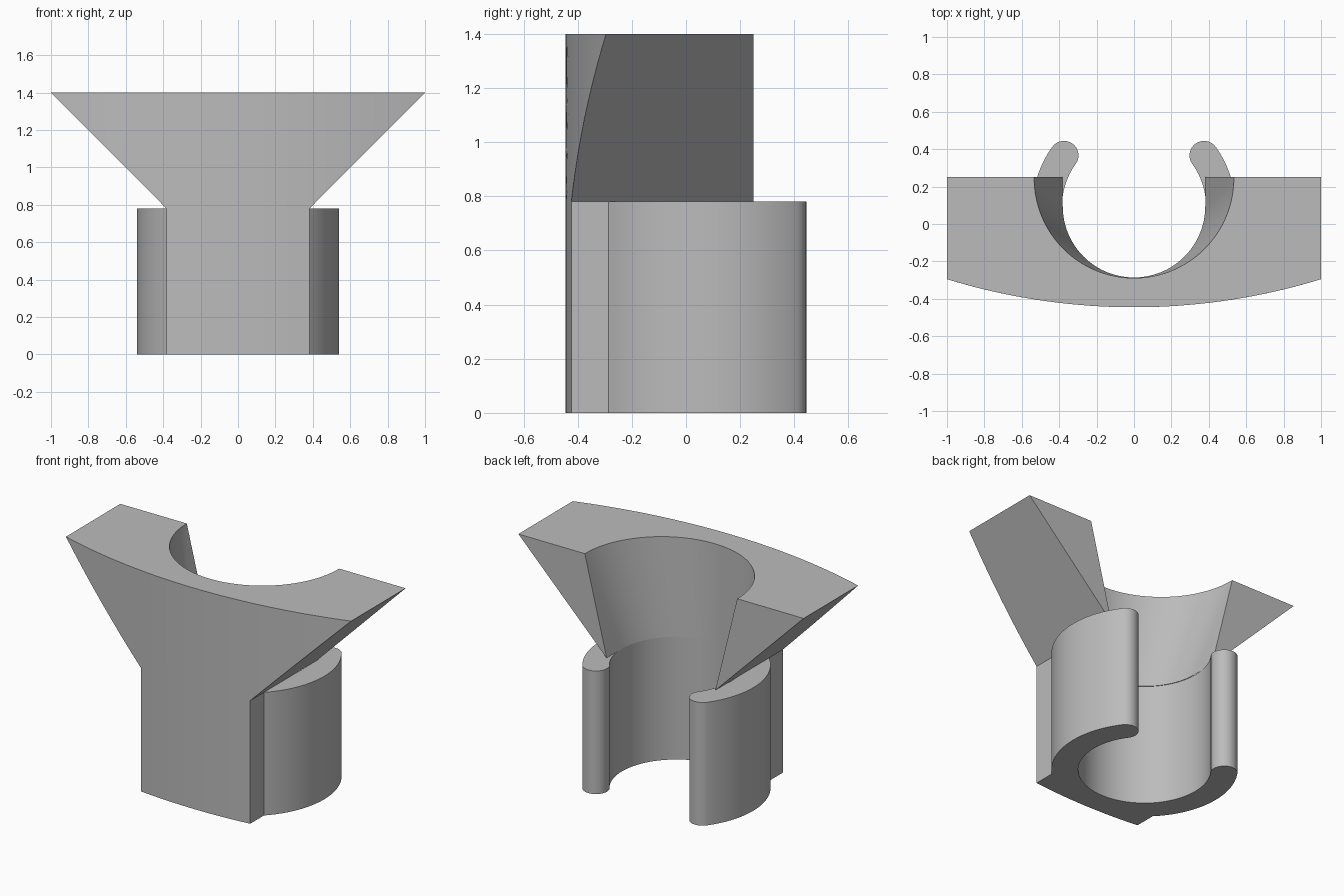
import bpy
import bmesh
from math import sin, cos, radians, sqrt

cube = bpy.data.objects.get("Cube")
if cube:
    bpy.data.objects.remove(cube, do_unlink=True)

grey = bpy.data.materials.new("plain grey")
grey.use_nodes = True
colour = (0.5, 0.5, 0.5, 1)
grey.diffuse_color = colour
grey.node_tree.nodes["Principled BSDF"].inputs["Base Color"].default_value = colour

CLIP_TOP, TOP = 0.78, 1.4        # heights of the clip and the whole part
BORE, OUTER, AXIS_Y = 0.385, 0.54, 0.095
MID, TIP = (BORE + OUTER) / 2, (OUTER - BORE) / 2
NECK, BACK, FRONT, BOW = 0.382, 0.25, -0.445, 3.41


def arc(cx, cy, r, start, end, steps):
    """Points along a circular arc, angles in degrees."""
    angles = [radians(start + (end - start) * i / steps) for i in range(steps + 1)]
    return [(cx + r * cos(a), cy + r * sin(a)) for a in angles]


def bowed_front(half_width, steps=32):
    """Shallow curved front edge from left to right."""
    xs = [half_width * (2 * i / steps - 1) for i in range(steps + 1)]
    return [(x, FRONT + BOW - sqrt(BOW * BOW - x * x)) for x in xs]


def loft(name, sections):
    """Closed solid through matching outlines, given as (height, points)."""
    bm = bmesh.new()
    rings = [[bm.verts.new((x, y, z)) for x, y in pts] for z, pts in sections]
    for low, high in zip(rings, rings[1:]):
        for i in range(len(low)):
            j = (i + 1) % len(low)
            bm.faces.new((low[i], low[j], high[j], high[i]))
    bm.faces.new(rings[0][::-1])
    bm.faces.new(rings[-1])
    bmesh.ops.recalc_face_normals(bm, faces=bm.faces)
    mesh = bpy.data.meshes.new(name)
    bm.to_mesh(mesh)
    bm.free()
    obj = bpy.data.objects.new(name, mesh)
    bpy.context.collection.objects.link(obj)
    mesh.materials.append(grey)
    bpy.ops.object.select_all(action='DESELECT')
    obj.select_set(True)
    bpy.context.view_layer.objects.active = obj
    bpy.ops.object.shade_smooth_by_angle(angle=radians(25))
    return obj


# Open C-shaped clip with rounded tips
gap = 36
tip_x, tip_y = MID * cos(radians(gap)), AXIS_Y + MID * sin(radians(gap))
clip = arc(0, AXIS_Y, OUTER, -180 - gap, gap, 96)
clip += arc(tip_x, tip_y, TIP, gap, gap + 180, 16)[1:-1]
clip += arc(0, AXIS_Y, BORE, gap, -180 - gap, 96)
clip += arc(-tip_x, tip_y, TIP, -gap, 180 - gap, 16)[1:-1]
loft("clip_ring", [(0, clip), (CLIP_TOP, clip)])

# Front column, its back buried inside the ring wall
column = bowed_front(NECK) + [(x, AXIS_Y - sqrt(MID * MID - x * x))
                              for x, _ in reversed(bowed_front(NECK))]
loft("front_column", [(0, column), (CLIP_TOP, column)])


# Flared head with a widening open-backed channel
def head_section(t):
    half = NECK + (1 - NECK) * t
    radius = NECK - 0.001 + (OUTER - 0.005 - NECK) * t
    centre = AXIS_Y + (BACK - 0.005 - AXIS_Y) * t
    outline = bowed_front(half) + [(half, BACK), (radius, BACK)]
    outline += arc(0, centre, radius, 0, -180, 64)
    outline += [(-radius, BACK), (-half, BACK)]
    return CLIP_TOP + (TOP - CLIP_TOP) * t, outline


loft("flared_head", [head_section(i / 12) for i in range(13)])
